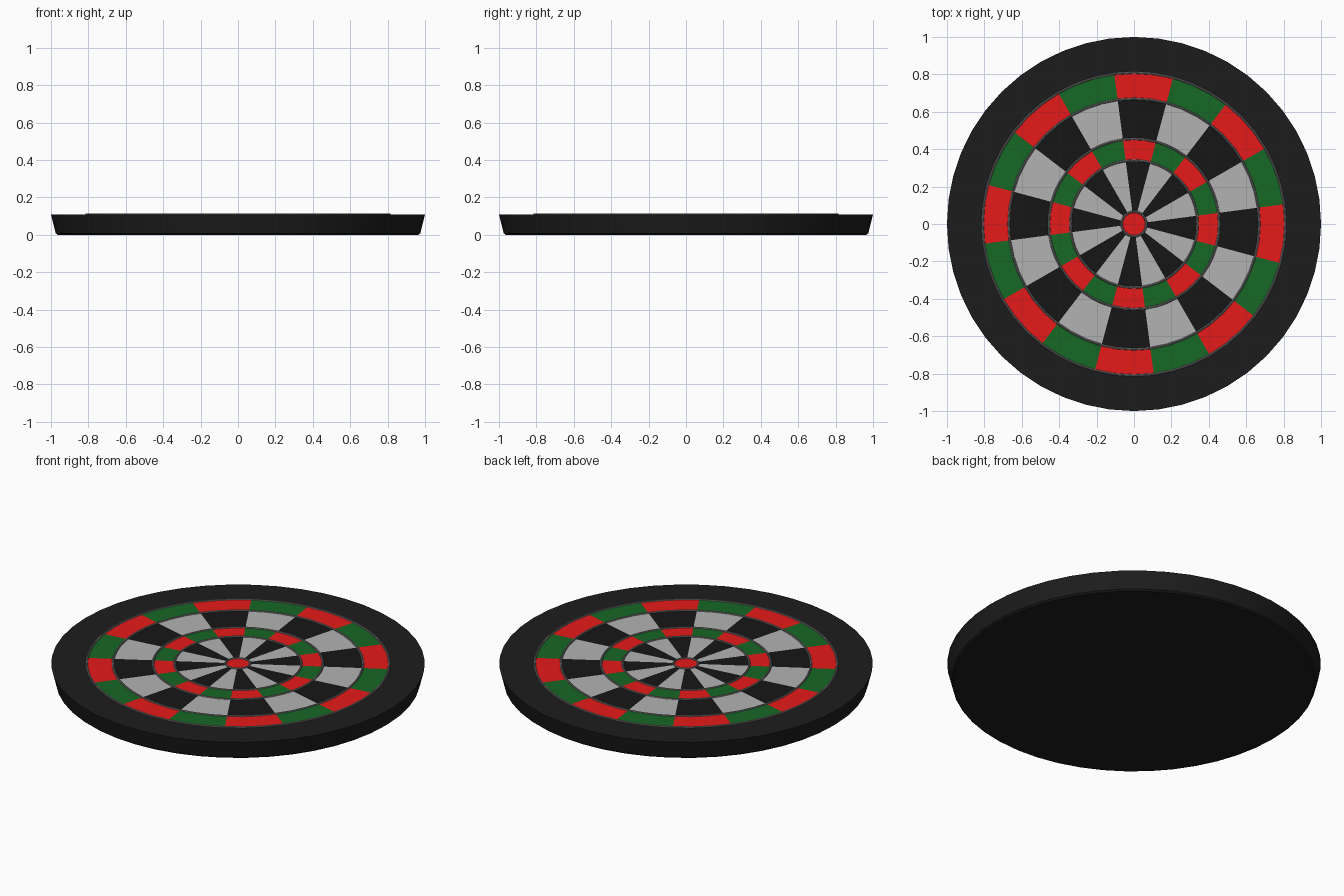
import bpy, bmesh
from math import sin, cos, radians

if "Cube" in bpy.data.objects:
    bpy.data.objects.remove(bpy.data.objects["Cube"])

SIDES = 48      # 7.5 degree steps
STEP = 3        # steps per scoring sector (16 sectors)
TOP = 0.108


def material(name, rgb):
    m = bpy.data.materials.new(name)
    m.diffuse_color = (*rgb, 1)
    m.use_nodes = True
    m.node_tree.nodes["Principled BSDF"].inputs["Base Color"].default_value = m.diffuse_color
    return m


black = material("black", (0.008, 0.008, 0.008))
rim_black = material("rim_black", (0.012, 0.012, 0.012))
white = material("white", (0.45, 0.45, 0.45))
red = material("red", (0.8, 0.01, 0.01))
green = material("green", (0.008, 0.14, 0.018))
steel = material("steel", (0.2, 0.2, 0.2))


def lathe(name, profile, mats, pick=lambda band, i: 0, closed=False):
    """Spin (radius, z) points about z; pick chooses a material per face."""
    bm = bmesh.new()
    rings = []
    for r, z in profile:
        if r == 0:
            rings.append([bm.verts.new((0, 0, z))] * SIDES)
        else:
            rings.append([bm.verts.new((r * cos(radians(7.5 * i)), r * sin(radians(7.5 * i)), z))
                          for i in range(SIDES)])
    if closed:
        rings.append(rings[0])
    for b, (lo, hi) in enumerate(zip(rings, rings[1:])):
        for i in range(SIDES):
            j = (i + 1) % SIDES
            corners = list(dict.fromkeys((lo[i], lo[j], hi[j], hi[i])))
            f = bm.faces.new(corners)
            f.material_index = pick(b, i)
    bmesh.ops.recalc_face_normals(bm, faces=bm.faces)
    me = bpy.data.meshes.new(name)
    bm.to_mesh(me)
    bm.free()
    for m in mats:
        me.materials.append(m)
    ob = bpy.data.objects.new(name, me)
    bpy.context.collection.objects.link(ob)
    bpy.context.view_layer.objects.active = ob
    ob.select_set(True)
    bpy.ops.object.shade_smooth_by_angle(angle=radians(30))
    ob.select_set(False)
    return ob


# Tapered backing with its flat outer rim
lathe("board_body", [(0, 0), (0.965, 0), (0.975, 0.008), (1.0, TOP), (0.81, TOP)], [rim_black])

# Scoring face: bull, inner beds, treble ring, outer beds, double ring
RADII = [0.81, 0.67, 0.455, 0.34, 0.066, 0]


def sector_colour(band, i):
    odd = (i - 1) // STEP % 2            # sectors start at 7.5 degrees
    if band == 4:
        return 2
    return (3 if odd == 0 else 2) if band in (0, 2) else (1 if odd == 0 else 0)


face = lathe("scoring_face", [(r, TOP) for r in RADII], [black, white, red, green], sector_colour)
if face.data.polygons[0].normal.z < 0:
    face.data.flip_normals()

# Round wires separating the scoring rings
for n, r in enumerate(RADII[:-1]):
    w = 0.006
    section = [(r + w * cos(radians(a)), TOP + w * sin(radians(a))) for a in range(0, 360, 45)]
    lathe(f"ring_wire_{n + 1}", section, [steel], closed=True)
